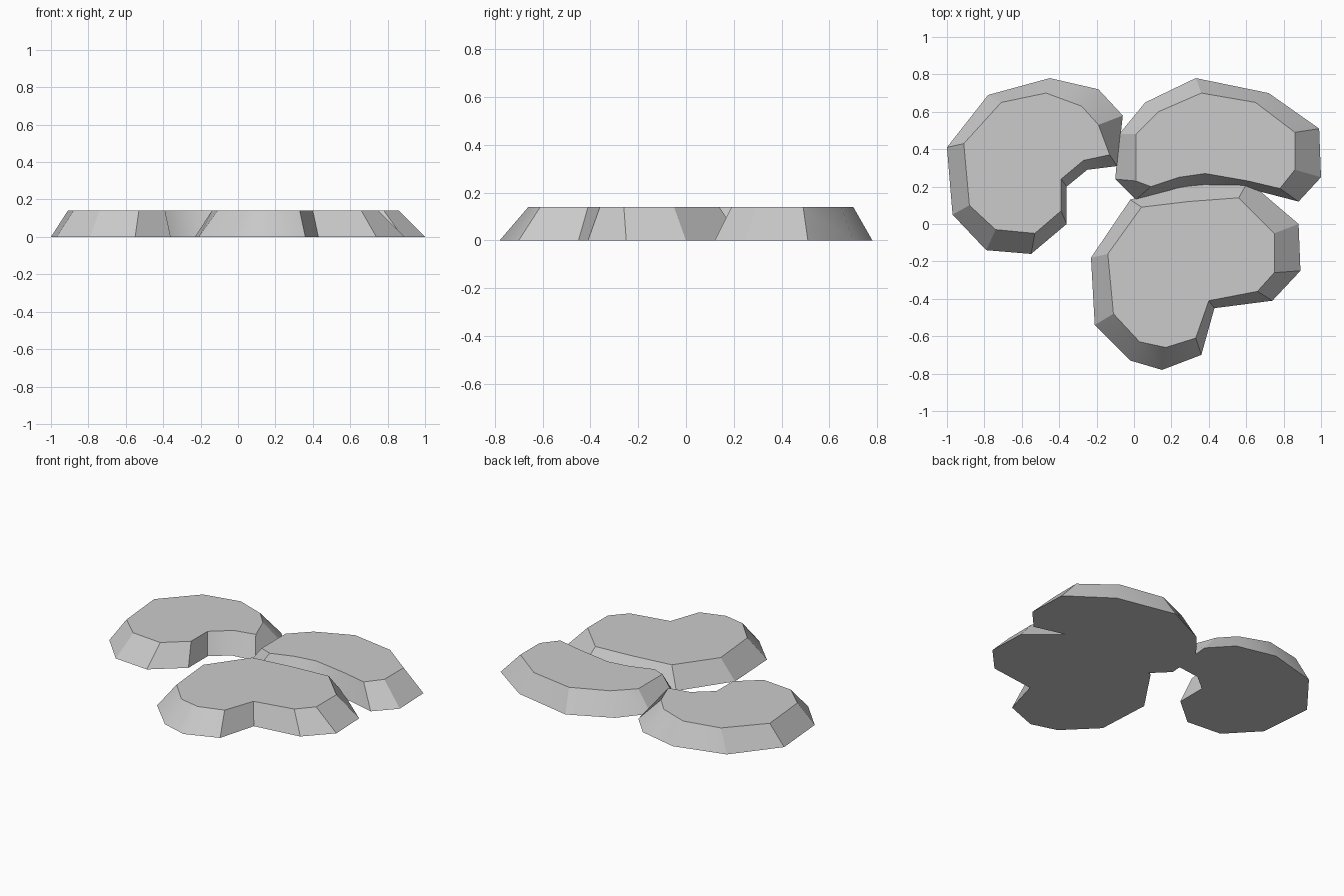
import bpy
import bmesh
import math
from mathutils import Vector

# Remove the default cube
default_cube = bpy.data.objects.get("Cube")
if default_cube:
    bpy.data.objects.remove(default_cube, do_unlink=True)

PAD_HEIGHT = 0.14
SMOOTH_ANGLE = math.radians(30)


def make_material(name, colour):
    """Plain flat colour, shown in the viewport and in renders."""
    material = bpy.data.materials.new(name)
    material.use_nodes = True
    material.diffuse_color = colour
    shader = material.node_tree.nodes["Principled BSDF"]
    shader.inputs["Base Color"].default_value = colour
    return material


def add_loop(mesh, outline, height):
    """Ring of vertices from an outline given in hundredths of a unit."""
    ring = []
    for x, y in outline:
        position = Vector((x / 100, y / 100, height))
        ring.append(mesh.verts.new(position))
    return ring


def build_pad(name, foot, crown, material):
    """Flat topped stone whose sloping sides join the foot to the crown."""
    mesh = bmesh.new()
    lower = add_loop(mesh, foot, 0)
    upper = add_loop(mesh, crown, PAD_HEIGHT)

    # Flat top, flat underside and a band of sloping sides
    mesh.faces.new(upper)
    mesh.faces.new(lower)
    count = len(lower)
    for i in range(count):
        following = (i + 1) % count
        mesh.faces.new((lower[i], lower[following], upper[following], upper[i]))
    bmesh.ops.recalc_face_normals(mesh, faces=mesh.faces)

    data = bpy.data.meshes.new(name)
    mesh.to_mesh(data)
    mesh.free()
    data.materials.append(material)
    pad = bpy.data.objects.new(name, data)
    bpy.context.scene.collection.objects.link(pad)

    # Soften shallow bends while keeping the rim and corners crisp
    bpy.ops.object.select_all(action="DESELECT")
    pad.select_set(True)
    bpy.context.view_layer.objects.active = pad
    bpy.ops.object.shade_smooth_by_angle(angle=SMOOTH_ANGLE)
    return pad


stone_grey = make_material("stone grey", (0.6, 0.6, 0.6, 1))

# Kidney shaped stone at the back, on the model's right
build_pad(
    "back_right_stone",
    foot=[(-45, 78), (-19, 72), (-6, 58), (-9, 31), (-25, 29), (-36, 20),
          (-36, 0), (-55, -16), (-79, -14), (-97, 5), (-100, 41), (-78, 69)],
    crown=[(-47, 70), (-28, 63), (-19, 53), (-13, 37), (-27, 34), (-39, 24),
           (-39, 7), (-53, -5), (-74, -3), (-88, 10), (-91, 43), (-71, 65)],
    material=stone_grey,
)

# Broad stone at the back, on the model's left
build_pad(
    "back_left_stone",
    foot=[(33, 78), (72, 70), (99, 51), (100, 25), (88, 12), (61, 19),
          (37, 20), (22, 18), (1, 13), (-10, 24), (-8, 48), (6, 65)],
    crown=[(36, 70), (65, 65), (86, 49), (86, 29), (78, 19), (61, 23),
           (38, 27), (24, 25), (9, 20), (1, 23), (1, 48), (13, 60)],
    material=stone_grey,
)

# Notched stone at the front
build_pad(
    "front_stone",
    foot=[(61, 23), (88, 0), (89, -25), (74, -41), (43, -45), (36, -70),
          (15, -78), (-2, -73), (-21, -54), (-23, -18), (-2, 13), (27, 22)],
    crown=[(56, 14), (75, -5), (75, -26), (66, -36), (40, -41), (33, -61),
           (17, -66), (3, -63), (-11, -48), (-14, -16), (4, 9), (29, 12)],
    material=stone_grey,
)
